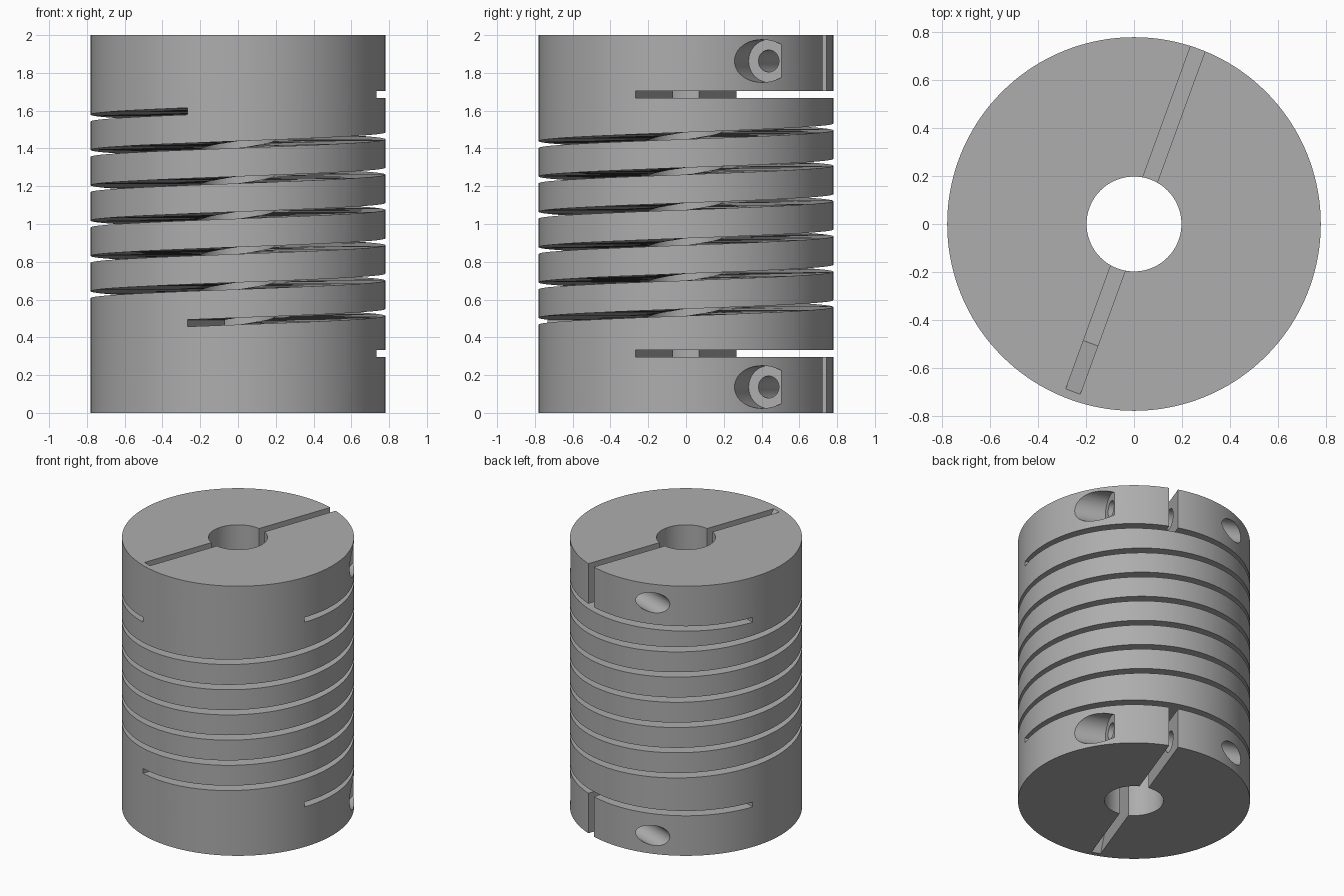
import bpy, bmesh
from math import sin, cos, pi, radians
from mathutils import Matrix, Vector

cube = bpy.data.objects.get("Cube")
if cube:
    bpy.data.objects.remove(cube, do_unlink=True)

RADIUS, BORE, HEIGHT = 0.78, 0.198, 2.0
SLOT_HALF, CUT_HALF = 0.032, 0.018
TURNS, STEPS = 6, 80
HELIX_START, HELIX_END = 0.475, 1.597

metal = bpy.data.materials.new("grey metal")
metal.use_nodes = True
grey = (0.42, 0.42, 0.42, 1)
metal.diffuse_color = grey
metal.node_tree.nodes["Principled BSDF"].inputs["Base Color"].default_value = grey


def finish(name, bm):
    bmesh.ops.recalc_face_normals(bm, faces=bm.faces)
    mesh = bpy.data.meshes.new(name)
    bm.to_mesh(mesh)
    bm.free()
    ob = bpy.data.objects.new(name, mesh)
    bpy.context.collection.objects.link(ob)
    return ob


def cylinder(name, radius, start, end, sides):
    """Cylinder between two points."""
    start, end = Vector(start), Vector(end)
    axis = end - start
    turn = axis.to_track_quat('Z', 'Y').to_matrix().to_4x4()
    bm = bmesh.new()
    bmesh.ops.create_cone(bm, cap_ends=True, segments=sides, radius1=radius,
                          radius2=radius, depth=axis.length,
                          matrix=Matrix.Translation((start + end) / 2) @ turn)
    return finish(name, bm)


def loft(name, sections):
    """Skin a row of matching closed sections and cap both ends."""
    bm = bmesh.new()
    rings = [[bm.verts.new(p) for p in s] for s in sections]
    n = len(rings[0])
    for a, b in zip(rings, rings[1:]):
        for i in range(n):
            j = (i + 1) % n
            bm.faces.new((a[i], a[j], b[j], b[i]))
    bm.faces.new(rings[0])
    bm.faces.new(rings[-1])
    return finish(name, bm)


def carve(cutter):
    mod = body.modifiers.new("cut", 'BOOLEAN')
    mod.operation, mod.solver, mod.object = 'DIFFERENCE', 'EXACT', cutter
    cutter.hide_render = True
    bpy.ops.object.modifier_apply(modifier=mod.name)
    bpy.data.objects.remove(cutter, do_unlink=True)


# Solid body; the clamp slots lie along local y until the final turn
body = cylinder("coupling_body", RADIUS, (0, 0, 0), (0, 0, HEIGHT), 144)
bpy.context.view_layer.objects.active = body
body.select_set(True)

# Central bore
carve(cylinder("bore_cutter", BORE, (0, 0, -0.1), (0, 0, HEIGHT + 0.1), 72))

# Spiral flexure cut through to the bore
sections = []
for i in range(TURNS * STEPS + 1):
    f = i / (TURNS * STEPS)
    a = -pi / 2 + f * TURNS * 2 * pi
    z = HELIX_START + f * (HELIX_END - HELIX_START)
    sections.append([(r * cos(a), r * sin(a), z + h) for r, h in
                     ((0.1, -CUT_HALF), (0.9, -CUT_HALF), (0.9, CUT_HALF), (0.1, CUT_HALF))])
carve(loft("spiral_cutter", sections))

# Clamp at each end: relief cut, split and screw hole
for flip in (False, True):
    def lv(z):
        return HEIGHT - z if flip else z

    # Half-round relief cut
    rect = ((-1, 0), (1, 0), (1, 1), (-1, 1))
    carve(loft("relief_cutter", [[(x, y, lv(z)) for x, y in rect]
                                 for z in (1.667, 1.703)]))
    # Radial split with a sloping closed end
    outline = ((-0.53, 1.685), (1, 1.685), (1, 2.1), (-0.813, 2.1))
    carve(loft("split_cutter", [[(x, y, lv(z)) for y, z in outline]
                                for x in (-SLOT_HALF, SLOT_HALF)]))
    # Screw head recess, clearance hole and wider far hole
    for radius, x0, x1 in ((0.113, 0.385, 1), (0.058, -0.01, 0.5), (0.074, -1, 0)):
        z = lv(1.863)
        carve(cylinder("screw_cutter", radius, (x0, 0.606, z), (x1, 0.606, z), 40))

# Turn the clamp line to its final angle and finish the surface
body.data.transform(Matrix.Rotation(radians(-20), 4, 'Z'))
body.data.materials.clear()
body.data.materials.append(metal)
for poly in body.data.polygons:
    poly.material_index = 0
bpy.ops.object.shade_smooth_by_angle(angle=radians(30))
